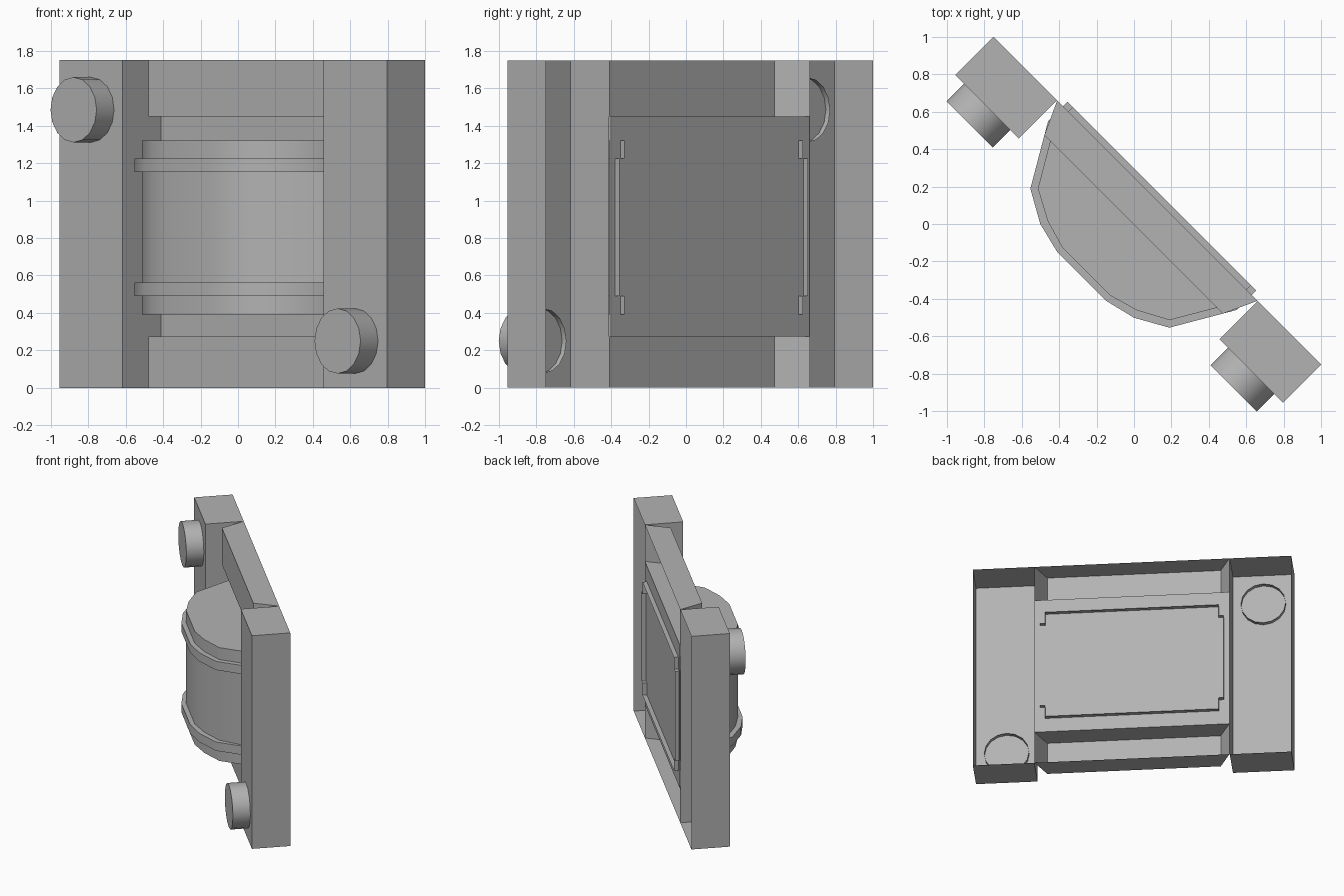
import bpy, bmesh
from math import radians
from mathutils import Matrix

if "Cube" in bpy.data.objects:
    bpy.data.objects.remove(bpy.data.objects["Cube"])

# Everything is built square-on (x along the panel, y toward its back), then turned 45 degrees
TURN = Matrix.Rotation(radians(-45), 4, 'Z')

GREY = bpy.data.materials.new("dark_grey")
GREY.diffuse_color = (0.45, 0.45, 0.45, 1)
GREY.use_nodes = True
GREY.node_tree.nodes["Principled BSDF"].inputs["Base Color"].default_value = GREY.diffuse_color


def finish(name, bm):
    bm.transform(TURN)
    mesh = bpy.data.meshes.new(name)
    bm.to_mesh(mesh)
    bm.free()
    mesh.materials.append(GREY)
    ob = bpy.data.objects.new(name, mesh)
    bpy.context.collection.objects.link(ob)
    return ob


def smooth(ob):
    bpy.ops.object.select_all(action='DESELECT')
    ob.select_set(True)
    bpy.context.view_layer.objects.active = ob
    bpy.ops.object.shade_smooth_by_angle(angle=radians(35))


def shell(name, levels, cx=0):
    """Open-backed shell: mirrored half profiles stacked by height, capped top and bottom."""
    bm = bmesh.new()
    rows = []
    for half, z in levels:
        pts = [(-x, y) for x, y in half] + half[::-1]
        rows.append([bm.verts.new((cx + x, y, z)) for x, y in pts])
    for a, b in zip(rows, rows[1:]):
        for i in range(len(a) - 1):
            bm.faces.new((a[i], a[i + 1], b[i + 1], b[i]))
    bm.faces.new(rows[0][::-1])
    bm.faces.new(rows[-1])
    return finish(name, bm)


BACK = 0.177

# Two end posts, hollow at the back
post = [(0.239, BACK), (0.239, -0.113)]
for side, x in (("left", -0.998), ("right", 0.998)):
    shell(side + "_post", [(post, 0), (post, 1.75)], x)

# Upper and lower cross bars with tapered ends
bar = [(0.757, BACK), (0.674, -0.003)]
shell("lower_bar", [(bar, 0), (bar, 0.273)])
shell("upper_bar", [(bar, 1.45), (bar, 1.75)])

# Flat panel between the bars
bm = bmesh.new()
bm.faces.new([bm.verts.new((x, BACK, z)) for x, z in
              ((0.757, 0.273), (-0.757, 0.273), (-0.757, 1.45), (0.757, 1.45))])
finish("back_panel", bm)

# Bulging drum with two raised bands
inner = [(0.674, 0.21), (0.674, 0.073), (0.497, -0.229), (0.337, -0.315), (0.183, -0.359)]
outer = [(0.713, 0.21), (0.713, 0.064), (0.525, -0.258), (0.354, -0.354), (0.187, -0.395)]
middle = outer[:2] + inner[2:]
drum = shell("drum", [(inner, 0.392), (inner, 0.49), (outer, 0.49), (outer, 0.562),
                      (middle, 0.562), (middle, 1.153), (outer, 1.153), (outer, 1.224),
                      (inner, 1.224), (inner, 1.322)])
smooth(drum)

# Round pegs on the posts, open at the back
for name, x, z in (("upper_peg", -0.997, 1.485), ("lower_peg", 0.997, 0.25)):
    bm = bmesh.new()
    bmesh.ops.create_cone(bm, cap_ends=True, segments=16, radius1=0.174,
                          radius2=0.174, depth=0.164)
    bm.normal_update()
    bmesh.ops.delete(bm, geom=[f for f in bm.faces if f.normal.z < -0.9], context='FACES')
    bm.transform(Matrix.Translation((x, -0.163, z)) @ Matrix.Rotation(radians(90), 4, 'X'))
    smooth(finish(name, bm))
